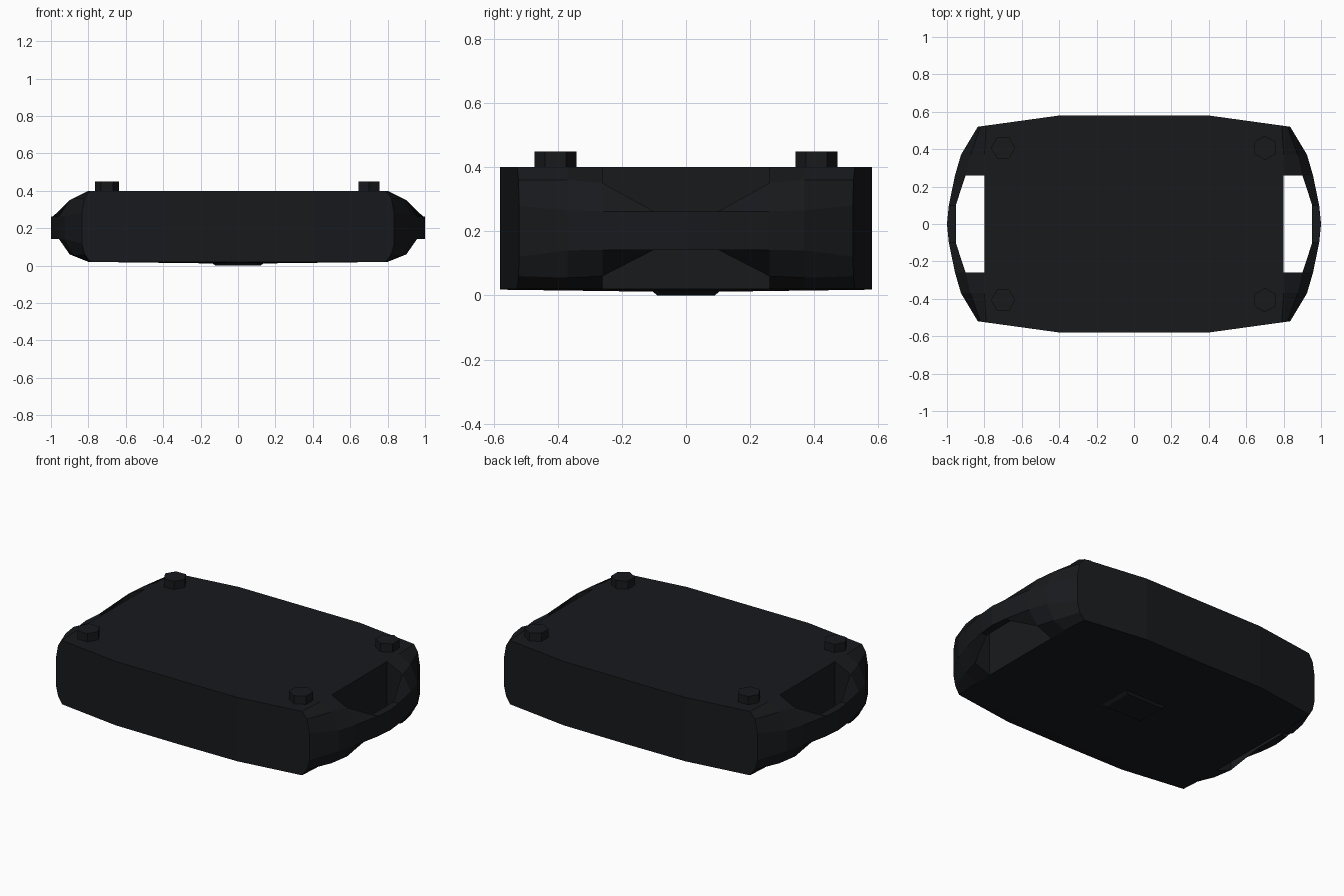
import bpy, bmesh, math

if "Cube" in bpy.data.objects:
    bpy.data.objects.remove(bpy.data.objects["Cube"])

mat = bpy.data.materials.new("black_plastic")
mat.diffuse_color = (0.009, 0.010, 0.012, 1)
mat.use_nodes = True
mat.node_tree.nodes["Principled BSDF"].inputs["Base Color"].default_value = mat.diffuse_color


def finish(name, bm):
    bmesh.ops.remove_doubles(bm, verts=bm.verts, dist=0.0005)
    bmesh.ops.recalc_face_normals(bm, faces=bm.faces)
    me = bpy.data.meshes.new(name)
    bm.to_mesh(me)
    bm.free()
    me.materials.append(mat)
    ob = bpy.data.objects.new(name, me)
    bpy.context.collection.objects.link(ob)
    return ob


# half cross-sections (x, z) from top edge round the side to the bottom edge
FRONT = [(0.40, 0.40), (0.40, 0.36), (0.40, 0.28), (0.40, 0.12), (0.40, 0.06), (0.40, 0.02)]
CORNER = [(0.79, 0.40), (0.82, 0.36), (0.835, 0.28), (0.835, 0.12), (0.82, 0.06), (0.79, 0.02)]
SHOULDER = [(0.80, 0.40), (0.875, 0.36), (0.925, 0.265), (0.925, 0.14), (0.875, 0.055), (0.80, 0.02)]
NOTCH = [(0.80, 0.40), (0.90, 0.35), (0.957, 0.262), (0.957, 0.142), (0.90, 0.06), (0.80, 0.02)]
GRIP = [(0.953, 0.262), (0.99, 0.262), (0.99, 0.142), (0.953, 0.142)]
GRIP_MID = [(0.953, 0.262), (1.0, 0.262), (1.0, 0.142), (0.953, 0.142)]


def section(prof, y):
    return [(0, y, 0.40)] + [(x, y, z) for x, z in prof] + [(0, y, 0.018 - 0.008 * (1 - y / 0.58))]


corner = [(x, 0.58 - 0.06 * max(0, x - 0.4) / 0.435, z) for x, y, z in section(CORNER, 0.52)]
corner[0], corner[-1] = (0, 0.526, 0.40), (0, 0.526, 0.017)
rings = [section(FRONT, 0.58), corner, section(SHOULDER, 0.37), section(NOTCH, 0.26)]

# one quarter of the case, as a list of faces
faces = [rings[0]]
for a, b in zip(rings, rings[1:]):
    faces += [[a[i], a[i + 1], b[i + 1], b[i]] for i in range(7)]
end = rings[-1]

# handle recess walls and the middle of the case
t, b = (0.80, 0, 0.40), (0.80, 0, 0.02)
faces += [[end[1], end[2], end[5], end[6]],
          [end[0], end[1], t, (0, 0, 0.40)],
          [end[1], end[6], b, t],
          [end[6], end[7], (0, 0, 0.01), b]]

# side handle bar, flaring into the shoulders
loops = [end[2:6], [(x, 0.10, z) for x, z in GRIP], [(x, 0, z) for x, z in GRIP_MID]]
for p, q in zip(loops, loops[1:]):
    faces += [[p[i], p[(i + 1) % 4], q[(i + 1) % 4], q[i]] for i in range(4)]

# case: repeat the quarter four times
bm = bmesh.new()
for sx in (1, -1):
    for sy in (1, -1):
        for f in faces:
            bm.faces.new([bm.verts.new((x * sx, y * sy, z)) for x, y, z in f])
finish("case_with_handles", bm)

# shallow pad under the centre
bm = bmesh.new()
low = [bm.verts.new(c) for c in ((-.12, -.09, 0), (.12, -.09, 0), (.12, .09, 0), (-.12, .09, 0))]
high = [bm.verts.new((v.co.x * 1.25, v.co.y * 1.25, 0.02)) for v in low]
bm.faces.new(low)
bm.faces.new(high)
for i in range(4):
    j = (i + 1) % 4
    bm.faces.new((low[i], low[j], high[j], high[i]))
finish("base_pad", bm)

# four corner studs on top
for i, (sx, sy) in enumerate([(1, 1), (-1, 1), (1, -1), (-1, -1)]):
    bm = bmesh.new()
    bmesh.ops.create_cone(bm, cap_ends=True, segments=6, radius1=0.065, radius2=0.065, depth=0.06)
    stud = finish("corner_stud_%d" % (i + 1), bm)
    stud.location = (0.70 * sx, 0.407 * sy, 0.419)
    stud.rotation_euler.z = math.radians(30 * (i % 2))
